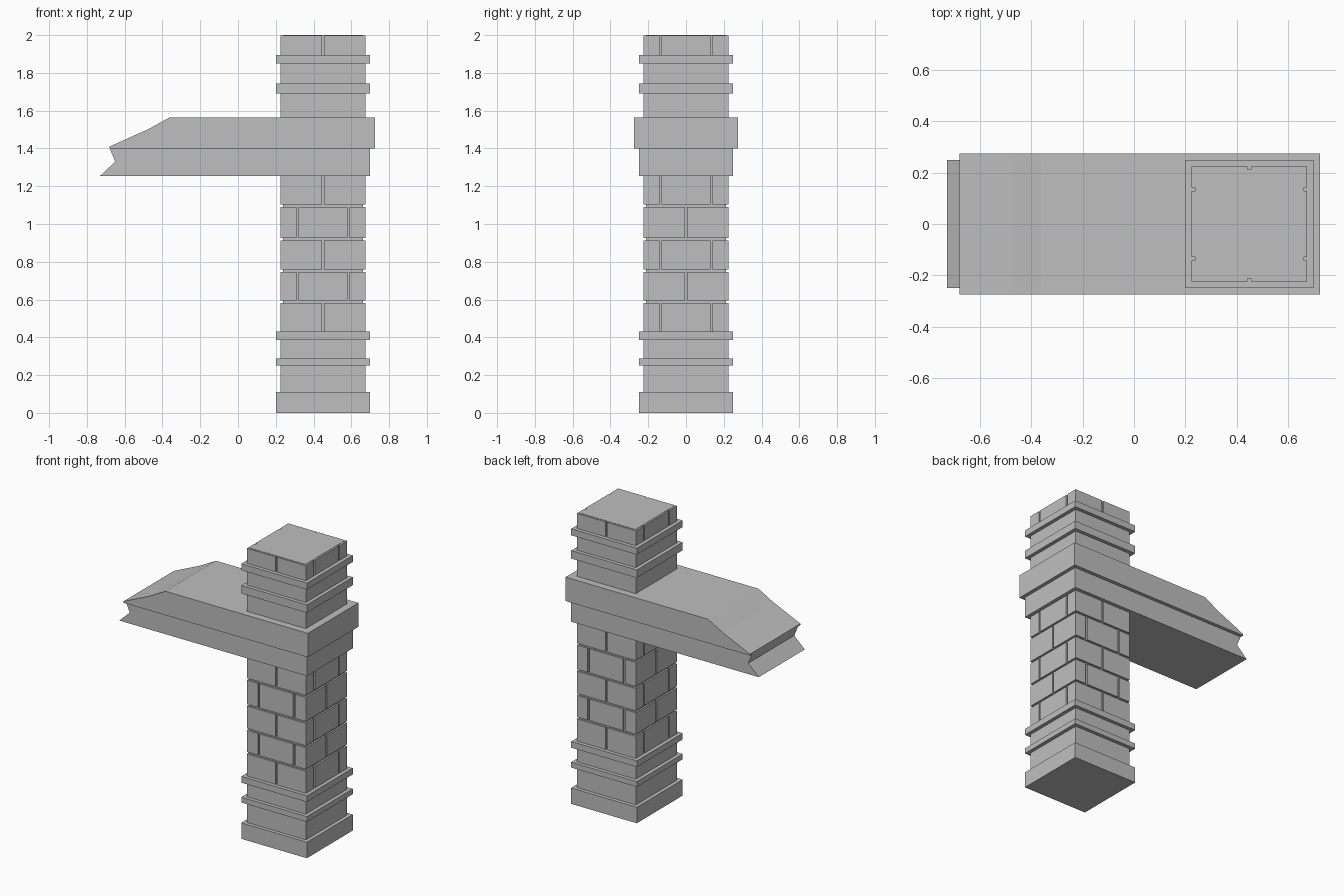
import bpy
import bmesh

old = bpy.data.objects.get("Cube")
if old:
    bpy.data.objects.remove(old, do_unlink=True)


def make_material(name, value):
    mat = bpy.data.materials.new(name)
    mat.use_nodes = True
    colour = (value, value, value, 1)
    mat.diffuse_color = colour
    mat.node_tree.nodes["Principled BSDF"].inputs["Base Color"].default_value = colour
    return mat


STONE = make_material("grey stone", 0.52)
CX = 0.45       # column centre
HALF = 0.225    # column half width
GAP = 0.013     # joint between blocks


def finish(name, bm):
    bmesh.ops.recalc_face_normals(bm, faces=bm.faces)
    mesh = bpy.data.meshes.new(name)
    bm.to_mesh(mesh)
    bm.free()
    mesh.materials.append(STONE)
    obj = bpy.data.objects.new(name, mesh)
    bpy.context.collection.objects.link(obj)
    return obj


def add_box(bm, low, high):
    verts = bmesh.ops.create_cube(bm, size=1)["verts"]
    for v in verts:
        for i in range(3):
            v.co[i] = low[i] if v.co[i] < 0 else high[i]


def column_section(name, half, z0, z1):
    bm = bmesh.new()
    add_box(bm, (CX - half, -half, z0), (CX + half, half, z1))
    return finish(name, bm)


def spans(cuts):
    """Intervals across the column, parted by joints at the cuts."""
    starts = [-HALF] + [c + GAP / 2 for c in cuts]
    ends = [c - GAP / 2 for c in cuts] + [HALF]
    return list(zip(starts, ends))


def block_course(name, z0, z1, x_cuts, y_cuts):
    bm = bmesh.new()
    for x0, x1 in spans(x_cuts):
        for y0, y1 in spans(y_cuts):
            add_box(bm, (CX + x0, y0, z0), (CX + x1, y1, z1))
    return finish(name, bm)


def extruded_beam(name, profile, half):
    bm = bmesh.new()
    face = bm.faces.new([bm.verts.new((x, -half, z)) for x, z in profile])
    new = bmesh.ops.extrude_face_region(bm, geom=[face])["geom"]
    for v in new:
        if isinstance(v, bmesh.types.BMVert):
            v.co.y = half
    return finish(name, bm)


# Recessed core behind the block joints
column_section("column_core", HALF - 0.012, 0.05, 2.0)

# Plain shaft sections
column_section("lower_shaft", HALF, 0.05, 0.41)
column_section("upper_shaft", HALF, 1.5, 1.87)

# Plinth and projecting bands
for name, z0, z1 in (("plinth", 0, 0.11),
                     ("lower_band", 0.25, 0.287),
                     ("middle_band", 0.387, 0.43),
                     ("upper_band", 1.69, 1.745),
                     ("top_band", 1.85, 1.895)):
    column_section(name, 0.25, z0, z1)

# Staggered block courses
levels = [0.43, 0.596, 0.758, 0.925, 1.104, 1.27]
for i, (z0, z1) in enumerate(zip(levels, levels[1:])):
    pair, single = [-0.135, 0.135], [0]
    cuts = (pair, single) if i % 2 else (single, pair)
    block_course(f"block_course_{i + 1}", z0, z1 - GAP, *cuts)
block_course("top_course", 1.89, 1.998, [0], [-0.135, 0.135])

# Cantilevered beam with a broken end, and the wider slab on it
extruded_beam("beam_lower", [(-0.73, 1.255), (0.70, 1.255), (0.70, 1.402),
                             (-0.68, 1.402), (-0.65, 1.33)], 0.25)
extruded_beam("beam_slab", [(-0.68, 1.4), (0.725, 1.4), (0.725, 1.565),
                            (-0.36, 1.565), (-0.475, 1.502), (-0.68, 1.41)], 0.275)
